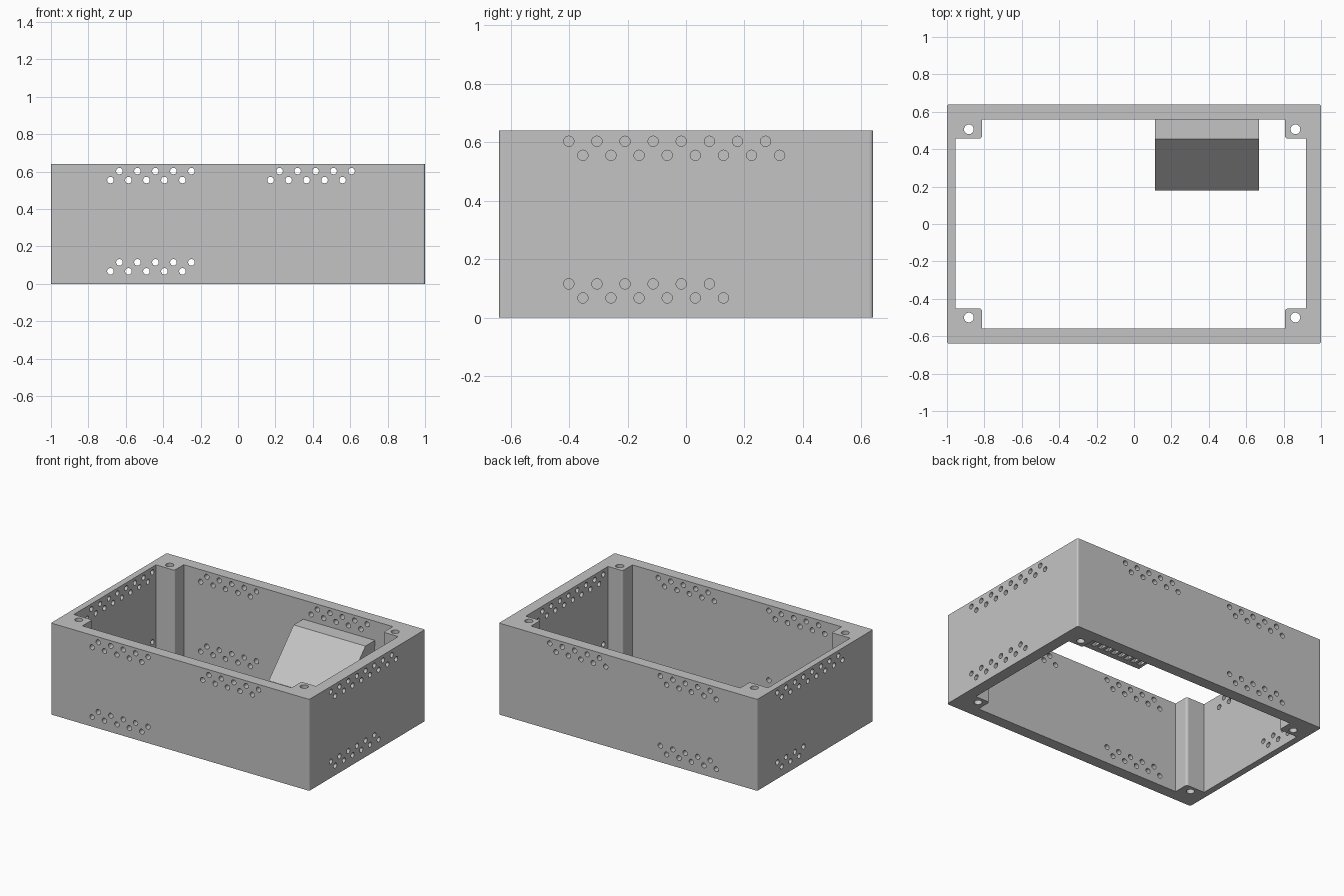
import bpy, bmesh, math
from mathutils import Matrix, Vector

old = bpy.data.objects.get("Cube")
if old:
    bpy.data.objects.remove(old, do_unlink=True)

grey = bpy.data.materials.new("light_grey")
grey.use_nodes = True
colour = (0.55, 0.55, 0.55, 1)
grey.diffuse_color = colour
grey.node_tree.nodes["Principled BSDF"].inputs["Base Color"].default_value = colour

HEIGHT = 0.64
PITCH = 0.0962


def add_object(name, bm):
    bmesh.ops.recalc_face_normals(bm, faces=bm.faces)
    mesh = bpy.data.meshes.new(name)
    bm.to_mesh(mesh)
    bm.free()
    mesh.materials.append(grey)
    obj = bpy.data.objects.new(name, mesh)
    bpy.context.collection.objects.link(obj)
    return obj


def prism(bm, points, offset):
    """Extrude a closed outline along the offset vector."""
    face = bm.faces.new([bm.verts.new(p) for p in points])
    moved = bmesh.ops.extrude_face_region(bm, geom=[face])["geom"]
    verts = [v for v in moved if isinstance(v, bmesh.types.BMVert)]
    bmesh.ops.translate(bm, verts=verts, vec=offset)


def round_uprights(bm, corners, radius):
    """Round the vertical edges that stand on the given plan corners."""
    edges = [e for e in bm.edges
             if abs(e.verts[0].co.z - e.verts[1].co.z) > 0.1
             and any((e.verts[0].co.xy - Vector(c)).length < 0.001 for c in corners)]
    bmesh.ops.bevel(bm, geom=edges, offset=radius, segments=3,
                    profile=0.5, affect='EDGES')


def drill(bm, centre, axis, radius, depth):
    turn = {'X': Matrix.Rotation(math.pi / 2, 4, 'Y'),
            'Y': Matrix.Rotation(math.pi / 2, 4, 'X'),
            'Z': Matrix.Identity(4)}[axis]
    bmesh.ops.create_cone(bm, cap_ends=True, segments=32, radius1=radius,
                          radius2=radius, depth=depth,
                          matrix=Matrix.Translation(centre) @ turn)


def cut(target, cutter):
    cutter.hide_render = True
    mod = target.modifiers.new("cut", 'BOOLEAN')
    mod.operation = 'DIFFERENCE'
    mod.solver = 'EXACT'
    mod.object = cutter
    bpy.context.view_layer.objects.active = target
    bpy.ops.object.modifier_apply(modifier=mod.name)
    bpy.data.objects.remove(cutter, do_unlink=True)


# Outer block with slightly rounded upright edges
outer = [(-1, -0.64), (1, -0.64), (1, 0.64), (-1, 0.64)]
bm = bmesh.new()
prism(bm, [(x, y, 0) for x, y in outer], (0, 0, HEIGHT))
round_uprights(bm, outer, 0.012)
case = add_object("case_frame", bm)

# Open middle, leaving a square post in each corner
left, right, wall = -0.955, 0.92, 0.56
post_l, post_r, post_f, post_b = -0.812, 0.807, -0.452, 0.457
inner = [(post_l, -wall), (post_r, -wall), (post_r, post_f), (right, post_f),
         (right, post_b), (post_r, post_b), (post_r, wall), (post_l, wall),
         (post_l, post_b), (left, post_b), (left, post_f), (post_l, post_f)]
bm = bmesh.new()
prism(bm, [(x, y, -0.1) for x, y in inner], (0, 0, HEIGHT + 0.2))
round_uprights(bm, [(x, y) for x in (post_l, post_r) for y in (post_f, post_b)], 0.014)
cut(case, add_object("middle_cutter", bm))

# Vent holes in staggered rows, and screw holes in the posts
bm = bmesh.new()
TOP, LOW = (0.603, 0.555), (0.115, 0.067)
for start, rows in ((-0.682, TOP), (0.174, TOP), (-0.682, LOW)):
    for i in range(5):
        for y in (-0.6, 0.6):
            drill(bm, (start + PITCH * (i + 0.5), y, rows[0]), 'Y', 0.0175, 0.2)
            drill(bm, (start + PITCH * i, y, rows[1]), 'Y', 0.0175, 0.2)
# wall x, first hole y, direction, rows, upper count, lower count
for x, start, step, rows, upper, lower in (
        (0.96, -0.401, 1, TOP, 9 - 1, 8), (0.96, -0.401, 1, LOW, 6, 6),
        (-0.98, 0.417, -1, TOP, 8, 8), (-0.98, 0.417, -1, LOW, 4, 3)):
    for row, count in enumerate((upper, lower)):
        for i in range(count):
            y = start + step * PITCH * (i + row / 2)
            drill(bm, (x, y, rows[row]), 'X', 0.0175, 0.18)
for x in (-0.883, 0.863):
    for y in (-0.5, 0.506):
        drill(bm, (x, y, HEIGHT / 2), 'Z', 0.026, 1)
cut(case, add_object("hole_cutter", bm))

# Sloping hood on the back wall
hood_x, hood_w = 0.112, 0.556
hood = [(0.56, 0.506), (0.455, 0.506), (0.18, 0.22),
        (0.22, 0.22), (0.44, 0.466), (0.56, 0.466)]
bm = bmesh.new()
prism(bm, [(hood_x, y, z) for y, z in hood], (hood_w, 0, 0))
add_object("sloping_hood", bm)

# Comb of thin ribs below the hood
rib = [(0.20, 0.22), (0.27, 0.22), (0.46, 0.43), (0.56, 0.43),
       (0.56, 0.48), (0.44, 0.48)]
ribs = 11
thick = 0.02
bm = bmesh.new()
for i in range(ribs):
    x = hood_x + (hood_w - thick) * i / (ribs - 1)
    x = min(max(x, hood_x + 0.002), hood_x + hood_w - thick - 0.002)
    prism(bm, [(x, y, z) for y, z in rib], (thick, 0, 0))
add_object("hood_ribs", bm)

# Smooth only the round hole walls
bpy.ops.object.select_all(action='DESELECT')
case.select_set(True)
bpy.context.view_layer.objects.active = case
bpy.ops.object.shade_smooth_by_angle(angle=math.radians(13))
